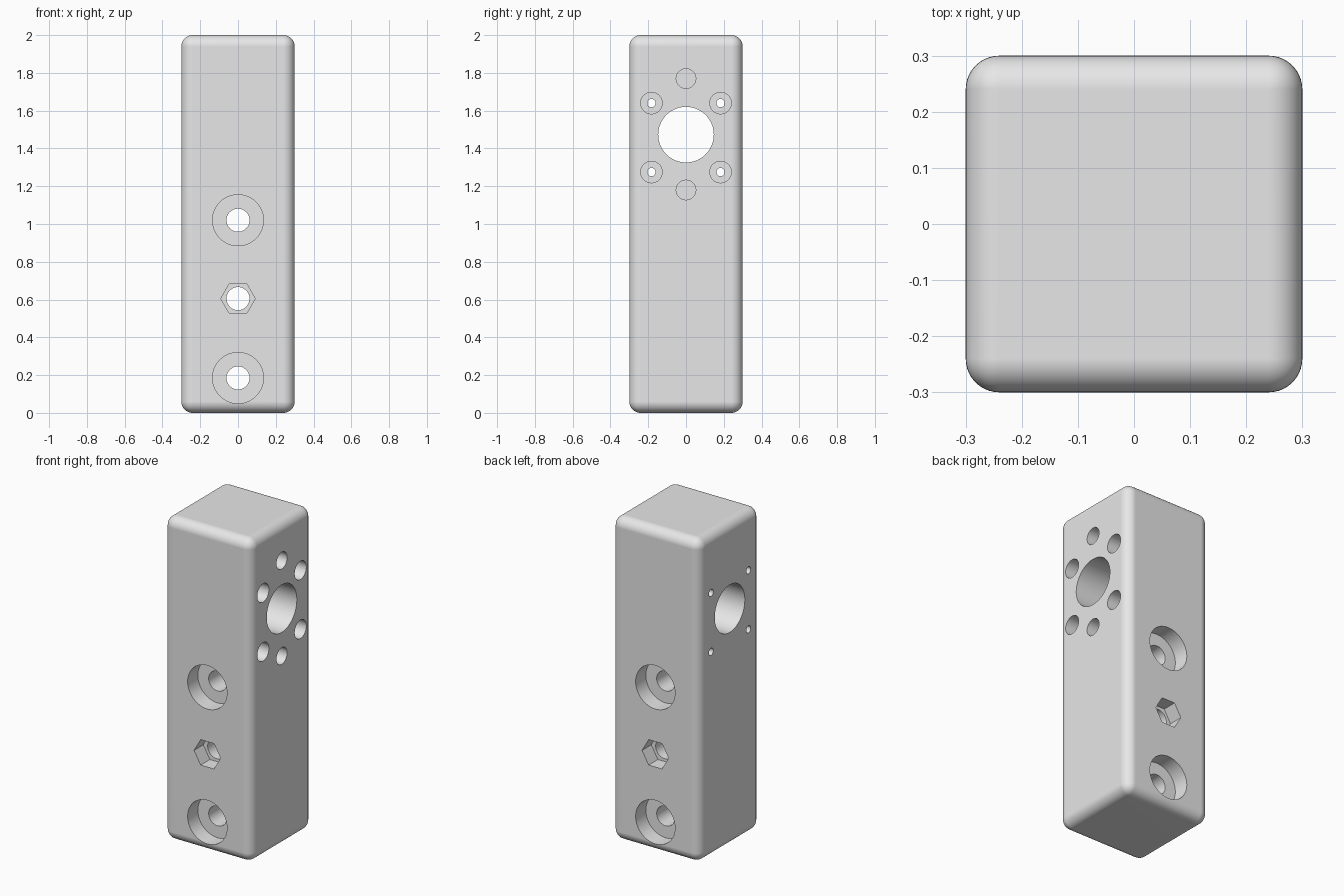
import bpy
import bmesh
from math import cos, sin, tau, radians
from mathutils import Vector

cube = bpy.data.objects.get("Cube")
if cube:
    bpy.data.objects.remove(cube, do_unlink=True)

HALF = 0.3      # half width of the block
OUT = 0.05      # how far cutters stick out of the block

grey = bpy.data.materials.new("plain grey")
grey.use_nodes = True
grey.diffuse_color = (0.8, 0.8, 0.8, 1)
grey.node_tree.nodes["Principled BSDF"].inputs["Base Color"].default_value = grey.diffuse_color


def make_object(name, bm):
    bmesh.ops.recalc_face_normals(bm, faces=bm.faces)
    mesh = bpy.data.meshes.new(name)
    bm.to_mesh(mesh)
    bm.free()
    mesh.materials.append(grey)
    obj = bpy.data.objects.new(name, mesh)
    bpy.context.collection.objects.link(obj)
    return obj


def apply(obj, modifier):
    bpy.context.view_layer.objects.active = obj
    bpy.ops.object.modifier_apply(modifier=modifier.name)


# Rounded block
bm = bmesh.new()
bmesh.ops.create_cube(bm, size=1)
bmesh.ops.scale(bm, vec=(2 * HALF, 2 * HALF, 2), verts=bm.verts)
bmesh.ops.translate(bm, vec=(0, 0, 1), verts=bm.verts)
block = make_object("mounting_block", bm)
bevel = block.modifiers.new("rounded edges", "BEVEL")
bevel.width = 0.06
bevel.segments = 10
apply(block, bevel)


def drill(axis, side, z, radius, start, end, sides=64):
    """Cut a straight hole along x or y between two positions on that axis."""
    bm = bmesh.new()
    ring = []
    for i in range(sides):
        a = tau * i / sides
        across, up = side + radius * cos(a), z + radius * sin(a)
        ring.append(bm.verts.new((start, across, up) if axis == "x" else (across, start, up)))
    face = bm.faces.new(ring)
    grown = bmesh.ops.extrude_face_region(bm, geom=[face])["geom"]
    length = end - start
    shift = Vector((length, 0, 0) if axis == "x" else (0, length, 0))
    bmesh.ops.translate(bm, vec=shift, verts=[v for v in grown if isinstance(v, bmesh.types.BMVert)])
    cutter = make_object("hole_cutter", bm)
    cutter.hide_render = True
    cut = block.modifiers.new("hole", "BOOLEAN")
    cut.operation = "DIFFERENCE"
    cut.solver = "EXACT"
    cut.object = cutter
    apply(block, cut)
    bpy.data.objects.remove(cutter, do_unlink=True)


EDGE = HALF + OUT

# Front-to-back bolt holes, recessed on both faces; the middle recess is hexagonal
for z, radius, depth, sides in ((1.02, 0.135, 0.1, 64), (0.605, 0.091, 0.09, 6), (0.185, 0.135, 0.1, 64)):
    drill("y", 0, z, 0.061, -EDGE, EDGE)
    for end in (-1, 1):
        drill("y", 0, z, radius, end * (HALF - depth), end * EDGE, sides)

# Large sideways bore
drill("x", 0, 1.473, 0.147, -EDGE, EDGE, 96)

# Four screw holes around the bore, with deep recesses on the +x face
for y in (-0.183, 0.183):
    for z in (1.64, 1.275):
        drill("x", y, z, 0.022, -EDGE, EDGE, 32)
        drill("x", y, z, 0.057, -0.2, EDGE, 48)

# Blind holes above and below the bore
for z in (1.77, 1.18):
    drill("x", 0, z, 0.052, -0.15, EDGE, 48)

# Smooth rounded surfaces, crisp hole rims
bpy.ops.object.select_all(action="DESELECT")
block.select_set(True)
bpy.context.view_layer.objects.active = block
bpy.ops.object.shade_smooth_by_angle(angle=radians(30))
weighted = block.modifiers.new("flat sides", "WEIGHTED_NORMAL")
weighted.keep_sharp = True
